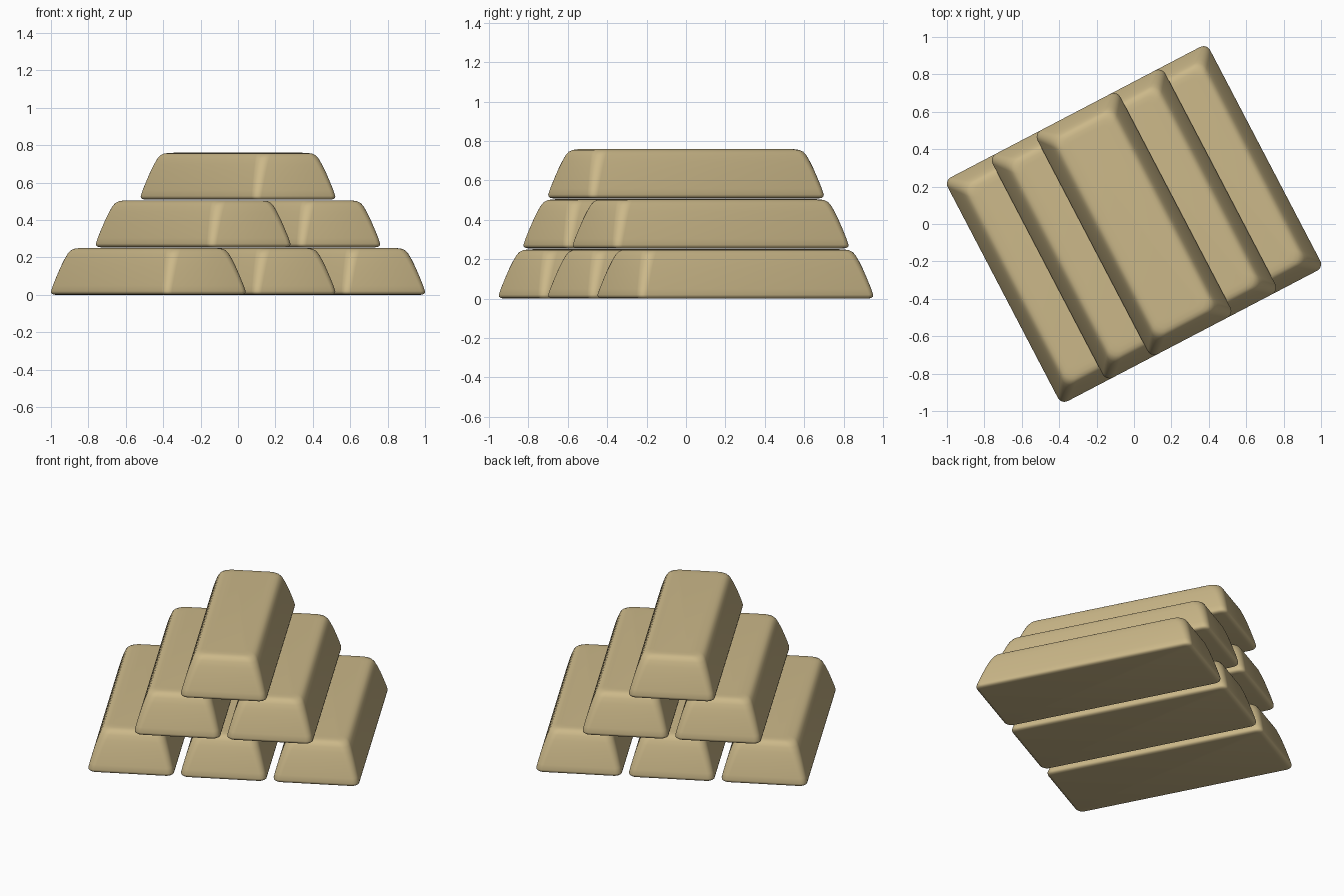
import bpy, bmesh, math

if "Cube" in bpy.data.objects:
    bpy.data.objects.remove(bpy.data.objects["Cube"])

WIDTH, LENGTH = 0.50, 1.35          # bar footprint
STEP, RISE = 0.5413, 0.2545         # spacing across a row, height per layer
YAW = math.radians(27.6)            # whole stack is turned on the ground
# side profile of a bar: height, inset from footprint, corner radius
PROFILE = [(0.0, 0.022, 0.03), (0.003, 0.009, 0.036), (0.010, 0.001, 0.04),
           (0.02, 0.0, 0.04), (0.05, 0.007, 0.042), (0.10, 0.021, 0.046),
           (0.15, 0.036, 0.05), (0.19, 0.050, 0.053), (0.22, 0.062, 0.056),
           (0.237, 0.073, 0.057), (0.246, 0.087, 0.055), (0.2495, 0.105, 0.05),
           (0.251, 0.13, 0.04)]
CORNER_STEPS = 6


def rounded_rect(hx, hy, r):
    pts = []
    for k, (sx, sy) in enumerate([(1, 1), (-1, 1), (-1, -1), (1, -1)]):
        for i in range(CORNER_STEPS + 1):
            a = math.pi / 2 * (k + i / CORNER_STEPS)
            pts.append((sx * (hx - r) + r * math.cos(a),
                        sy * (hy - r) + r * math.sin(a)))
    return pts


def make_bar_mesh():
    bm = bmesh.new()
    rings = []
    for z, inset, r in PROFILE:
        outline = rounded_rect(WIDTH / 2 - inset, LENGTH / 2 - inset, r)
        rings.append([bm.verts.new((x, y, z)) for x, y in outline])
    n = len(rings[0])
    for low, high in zip(rings, rings[1:]):
        for i in range(n):
            j = (i + 1) % n
            bm.faces.new((low[i], low[j], high[j], high[i]))
    bm.faces.new(rings[0][::-1])
    bm.faces.new(rings[-1])
    for f in bm.faces:
        f.smooth = True
    mesh = bpy.data.meshes.new("gold_bar")
    bm.to_mesh(mesh)
    bm.free()
    return mesh


gold = bpy.data.materials.new("gold")
gold.diffuse_color = (0.60, 0.48, 0.25, 1)
gold.use_nodes = True
gold.node_tree.nodes["Principled BSDF"].inputs["Base Color"].default_value = gold.diffuse_color
bar = make_bar_mesh()
bar.materials.append(gold)

# pyramid: three bars, then two, then one
for layer, count in enumerate((3, 2, 1)):
    for i in range(count):
        d = (i - (count - 1) / 2) * STEP
        ob = bpy.data.objects.new(f"gold_bar_layer{layer + 1}_{i + 1}", bar)
        ob.location = (d * math.cos(YAW), d * math.sin(YAW), layer * RISE)
        ob.rotation_euler.z = YAW
        bpy.context.collection.objects.link(ob)
